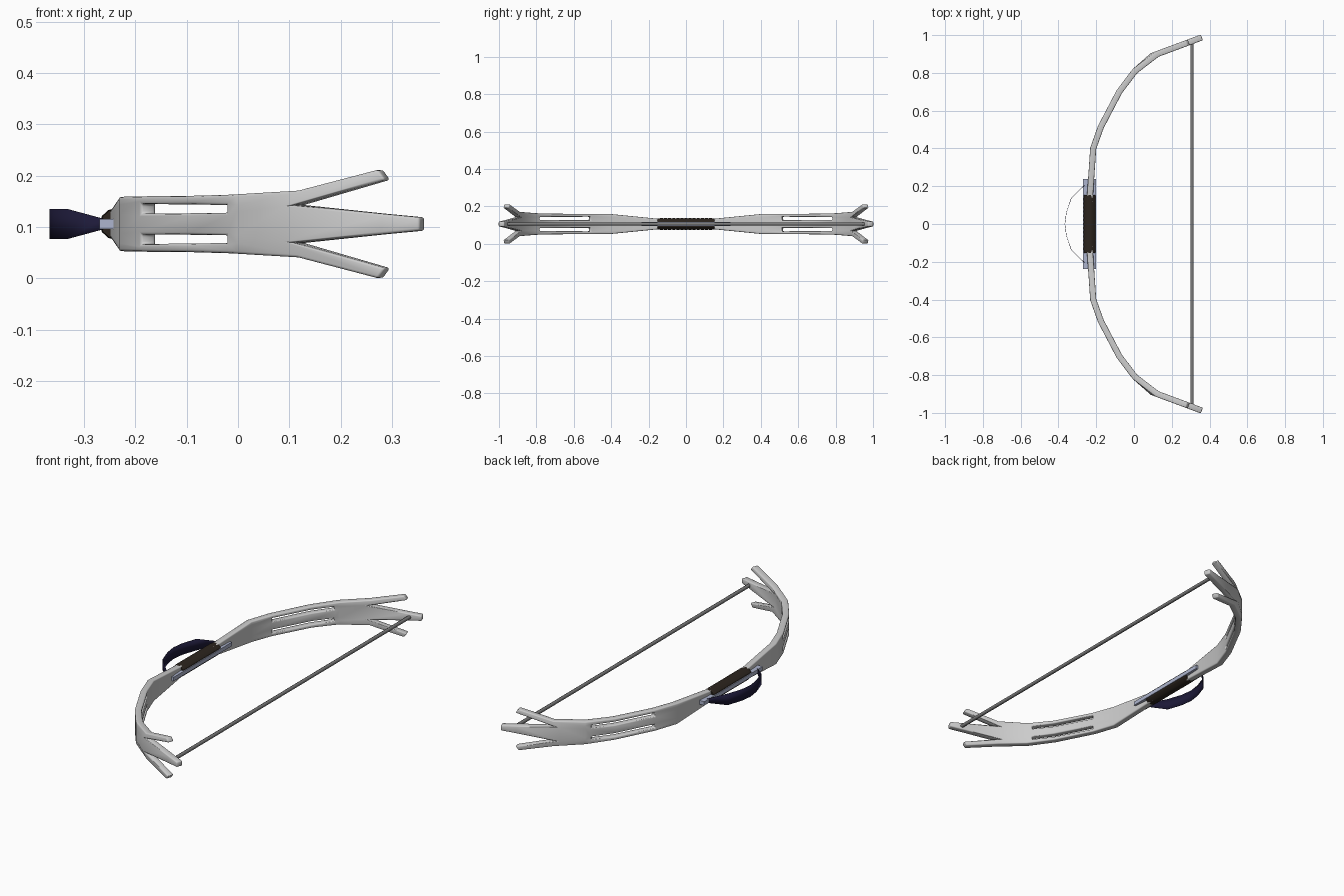
import bpy, bmesh, math

if "Cube" in bpy.data.objects:
    bpy.data.objects.remove(bpy.data.objects["Cube"])

ZC = 0.106  # height of the bow's mid plane


def make_object(name, bm, color=None, smooth=35):
    bmesh.ops.remove_doubles(bm, verts=bm.verts[:], dist=0.0005)
    bmesh.ops.recalc_face_normals(bm, faces=bm.faces[:])
    mesh = bpy.data.meshes.new(name)
    bm.to_mesh(mesh)
    bm.free()
    obj = bpy.data.objects.new(name, mesh)
    bpy.context.collection.objects.link(obj)
    if color:
        mat = bpy.data.materials.new(name + "_material")
        mat.diffuse_color = (*color, 1)
        mat.use_nodes = True
        mat.node_tree.nodes["Principled BSDF"].inputs["Base Color"].default_value = mat.diffuse_color
        mesh.materials.append(mat)
    bpy.ops.object.select_all(action='DESELECT')
    obj.select_set(True)
    bpy.context.view_layer.objects.active = obj
    if smooth:
        bpy.ops.object.shade_smooth_by_angle(angle=math.radians(smooth))
    return obj


# Bow limbs: stations along the curve (x, y, slot inner, slot outer, half width)
stations = [
    (-.235, 0, .010, .018, .026),
    (-.233, .15, .010, .019, .028),
    (-.216, .40, .020, .038, .053),
    (-.175, .515, .020, .039, .054),
    (-.078, .70, .021, .038, .055),
    (-.010, .79, .022, .037, .057),
    (.008, .812, .023, .037, .058),
    (.123, .90, .037, .037, .065),
    (.285, .960, .020, .086, .106),
]
SLOT = (3, 4)    # spans with an open slot
PRONG = 7        # span that splits into three prongs
bm = bmesh.new()


def face(points):
    bm.faces.new([bm.verts.new((x, y, ZC + z)) for x, y, z in points])


for i, (p, q) in enumerate(zip(stations, stations[1:])):
    (x0, y0, a0, b0, w0), (x1, y1, a1, b1, w1) = p, q
    face([(x0, y0, -a0), (x0, y0, a0), (x1, y1, a1), (x1, y1, -a1)])
    for s in (1, -1):
        if i not in SLOT and i != PRONG:
            pts = [(x0, y0, s * a0), (x0, y0, s * b0), (x1, y1, s * b1)]
            if b1 > a1:
                pts.append((x1, y1, s * a1))
            face(pts)
        k = .007 if i == PRONG else 0  # slanted prong end
        face([(x0, y0, s * b0), (x0, y0, s * w0),
              (x1 - k, y1 - k * .37, s * w1), (x1 + k, y1 + k * .37, s * b1)])
x, y, a = stations[-1][:3]
face([(x, y, -a), (x, y, a), (.359, .988, .013), (.359, .988, -.013)])
limbs = make_object("bow_limbs", bm)
mirror = limbs.modifiers.new("mirror", 'MIRROR')
mirror.use_axis = (False, True, False)
solid = limbs.modifiers.new("thickness", 'SOLIDIFY')
solid.thickness, solid.offset, solid.use_even_offset = .032, 0, True
bevel = limbs.modifiers.new("soft_edges", 'BEVEL')
bevel.width, bevel.segments = .005, 2
bevel.limit_method, bevel.angle_limit = 'ANGLE', math.radians(50)


def lathe_y(name, profile, cx, rx, rz, sides, color, smooth):
    """Closed tube along y; profile = (y, radius factor)."""
    bm = bmesh.new()
    rings = [[bm.verts.new((cx + rx * f * math.cos(t), y, ZC + rz * f * math.sin(t)))
              for t in (2 * math.pi * k / sides for k in range(sides))]
             for y, f in profile]
    for r0, r1 in zip(rings, rings[1:]):
        for k in range(sides):
            n = (k + 1) % sides
            bm.faces.new((r0[k], r0[n], r1[n], r1[k]))
    bm.faces.new(rings[0])
    bm.faces.new(rings[-1])
    return make_object(name, bm, color, smooth)


# Ridged grip wrap
N = 28
wrap = [(-.153 + .306 * k / N, (.98 if k % 2 else 1.02) * (.94 if k in (0, N) else 1))
        for k in range(N + 1)]
lathe_y("grip_wrap", wrap, -.235, .034, .031, 12, (.025, .018, .013), 30)

# Bowstring
lathe_y("bowstring", [(-.955, 1), (.955, 1)], .307, .009, .009, 8, (.2, .2, .2), 50)

# Metal strips running under the wrap
bm = bmesh.new()
bmesh.ops.create_cube(bm, size=1)
for v in bm.verts:
    v.co = (-.235 + v.co.x * .07, v.co.y * .475, ZC + v.co.z * .02)
make_object("grip_plate", bm, (.42, .46, .62), None)

# Thin hand guard band in front of the grip
half = [(-.262, .205, .010), (-.332, .137, .029), (-.358, .06, .029)]
path = half + [(-.366, 0, .029)] + [(x, -y, w) for x, y, w in reversed(half)]
bm = bmesh.new()
rows = [(bm.verts.new((x, y, ZC - w)), bm.verts.new((x, y, ZC + w))) for x, y, w in path]
for (a, b), (c, d) in zip(rows, rows[1:]):
    bm.faces.new((a, b, d, c))
guard = make_object("hand_guard", bm, (.012, .010, .04), 40)
thick = guard.modifiers.new("thickness", 'SOLIDIFY')
thick.thickness, thick.offset = .002, 0
